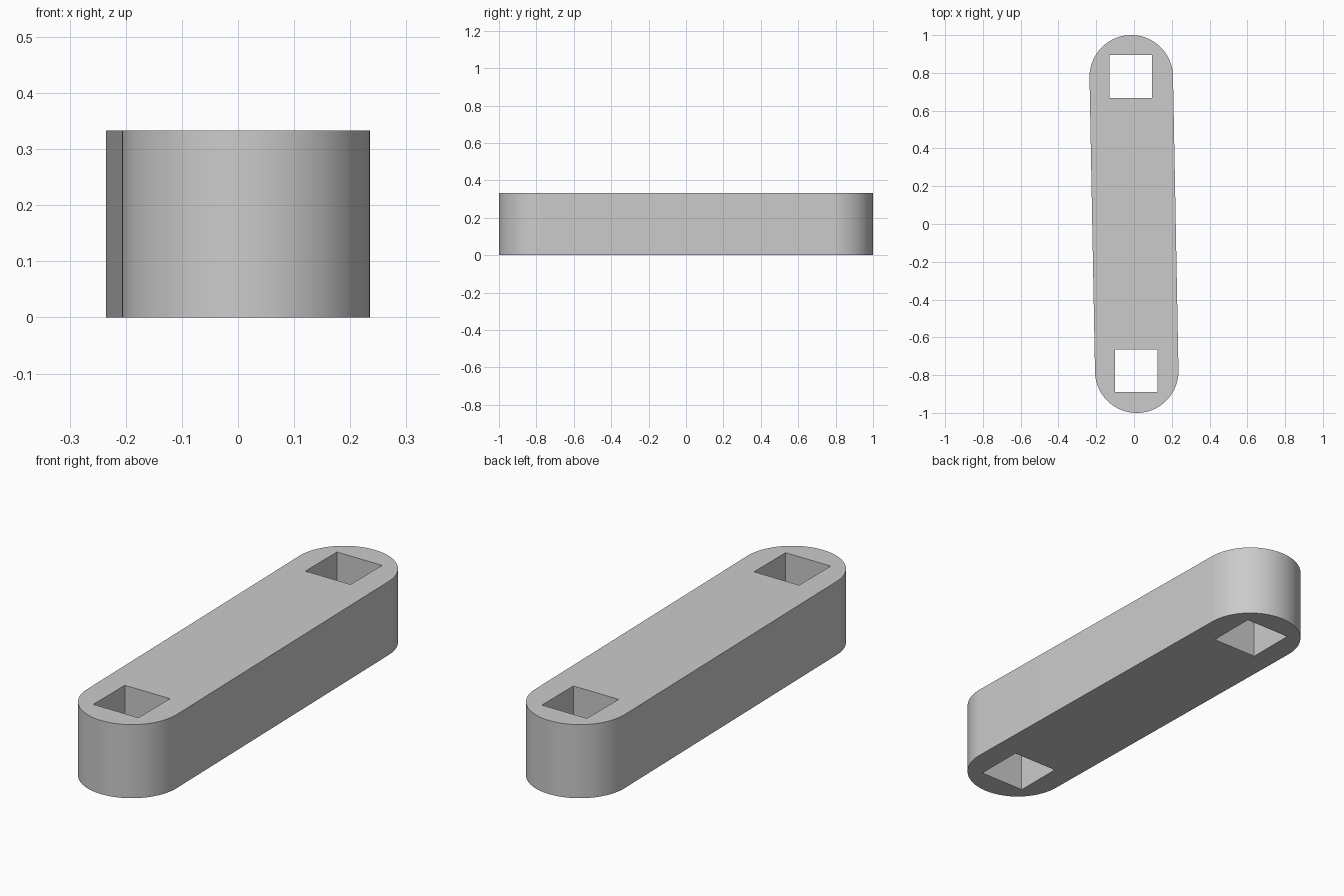
import bpy, bmesh
from math import pi, sin, cos, atan2
from mathutils import Vector

old = bpy.data.objects.get("Cube")
if old:
    bpy.data.objects.remove(old, do_unlink=True)

HEIGHT, RADIUS, STEPS = 0.333, 0.221, 48
BACK = Vector((-0.0145, 0.779))
FRONT = -BACK
HOLE = 0.226

grey = bpy.data.materials.new("light_grey")
grey.use_nodes = True
colour = (0.6, 0.6, 0.6, 1)
grey.diffuse_color = colour
grey.node_tree.nodes["Principled BSDF"].inputs["Base Color"].default_value = colour


def prism(name, outline, low, high):
    """Extrude a closed outline straight up into a solid."""
    bm = bmesh.new()
    base = bm.faces.new([bm.verts.new((p[0], p[1], low)) for p in outline])
    top = bmesh.ops.extrude_face_region(bm, geom=[base], use_keep_orig=True)["geom"]
    verts = [v for v in top if isinstance(v, bmesh.types.BMVert)]
    bmesh.ops.translate(bm, verts=verts, vec=(0, 0, high - low))
    bmesh.ops.recalc_face_normals(bm, faces=bm.faces)
    mesh = bpy.data.meshes.new(name)
    bm.to_mesh(mesh)
    bm.free()
    mesh.materials.append(grey)
    obj = bpy.data.objects.new(name, mesh)
    bpy.context.collection.objects.link(obj)
    return obj


# Slightly tilted bar with a rounded cap at each end
axis = atan2(BACK.y, BACK.x)
outline = []
for centre, facing in ((BACK, axis), (FRONT, axis + pi)):
    for i in range(STEPS + 1):
        a = facing - pi / 2 + pi * i / STEPS
        outline.append(centre + RADIUS * Vector((cos(a), sin(a))))
bar = prism("link_bar", outline, 0, HEIGHT)

# Square through-holes, aligned with the world axes
bpy.context.view_layer.objects.active = bar
bar.select_set(True)
for name, centre in (("back_hole", BACK), ("front_hole", FRONT)):
    c = centre + Vector((-0.003, 0.002))
    h = HOLE / 2
    square = [c + Vector(p) for p in ((-h, -h), (h, -h), (h, h), (-h, h))]
    cutter = prism(name + "_cutter", square, -0.1, HEIGHT + 0.1)
    mod = bar.modifiers.new(name, "BOOLEAN")
    mod.operation, mod.solver, mod.object = "DIFFERENCE", "EXACT", cutter
    bpy.ops.object.modifier_apply(modifier=mod.name)
    bpy.data.objects.remove(cutter, do_unlink=True)

bpy.ops.object.shade_smooth_by_angle(angle=pi / 6)
